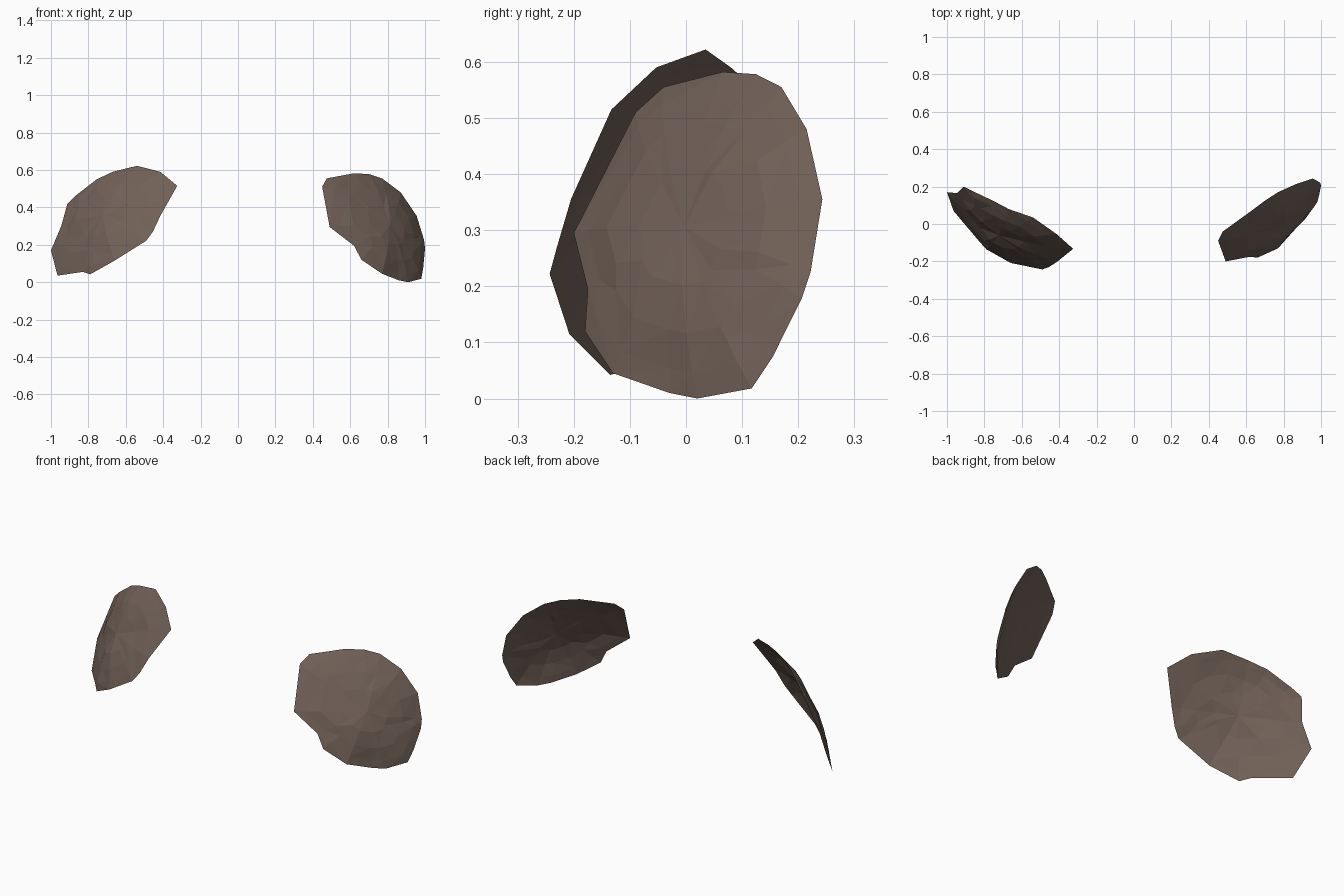
import bpy, bmesh, random
from mathutils import Vector

if "Cube" in bpy.data.objects:
    bpy.data.objects.remove(bpy.data.objects["Cube"])

random.seed(4)

bark = bpy.data.materials.new("dull_brown")
bark.diffuse_color = (0.165, 0.118, 0.095, 1)
bark.use_nodes = True
bark.node_tree.nodes["Principled BSDF"].inputs["Base Color"].default_value = bark.diffuse_color


def shell(name, rim, bulge, rings=(0.86, 0.64, 0.36)):
    """Thin curved sheet: an irregular rim filled with domed inner rings."""
    rim = [Vector(p) for p in rim]
    n = len(rim)
    centre = sum(rim, Vector()) / n
    # average plane of the rim, turned to face the front
    normal = Vector()
    for i in range(n):
        normal += (rim[i] - centre).cross(rim[(i + 1) % n] - centre)
    normal.normalize()
    if normal.y > 0:
        normal = -normal

    bm = bmesh.new()
    loops = [[bm.verts.new(p) for p in rim]]
    for r in rings:
        loops.append([bm.verts.new(centre + (p - centre) * r + normal *
                      (bulge * (1 - r * r) + random.uniform(-0.004, 0.004)))
                      for p in rim])
    tip = bm.verts.new(centre + normal * bulge)
    for outer, inner in zip(loops, loops[1:]):
        for i in range(n):
            j = (i + 1) % n
            bm.faces.new((outer[i], outer[j], inner[j], inner[i]))
    for i in range(n):
        bm.faces.new((loops[-1][i], loops[-1][(i + 1) % n], tip))
    bmesh.ops.triangulate(bm, faces=bm.faces[:])
    # outer side faces the front
    bm.normal_update()
    if sum((f.normal.dot(normal) for f in bm.faces)) < 0:
        bmesh.ops.reverse_faces(bm, faces=bm.faces[:])
    mesh = bpy.data.meshes.new(name)
    bm.to_mesh(mesh)
    bm.free()
    mesh.materials.append(bark)
    obj = bpy.data.objects.new(name, mesh)
    bpy.context.collection.objects.link(obj)
    return obj


# shell on the +x side
shell("right_shell", [
    (0.49, -0.20, 0.295), (0.62, -0.175, 0.195), (0.66, -0.18, 0.12),
    (0.77, -0.13, 0.045), (0.86, -0.03, 0.01), (0.91, 0.02, 0.0),
    (0.98, 0.117, 0.018), (0.99, 0.155, 0.075), (1.0, 0.207, 0.18),
    (0.995, 0.222, 0.225), (0.955, 0.243, 0.355), (0.87, 0.215, 0.48),
    (0.77, 0.17, 0.555), (0.70, 0.125, 0.578), (0.62, 0.065, 0.582),
    (0.475, -0.04, 0.555), (0.45, -0.09, 0.51)], 0.065)

# shell on the -x side
shell("left_shell", [
    (-1.0, 0.17, 0.17), (-0.965, 0.07, 0.035), (-0.83, -0.09, 0.055),
    (-0.79, -0.135, 0.042), (-0.66, -0.208, 0.115), (-0.49, -0.243, 0.222),
    (-0.455, -0.23, 0.27), (-0.415, -0.205, 0.355), (-0.325, -0.133, 0.515),
    (-0.415, -0.053, 0.59), (-0.54, 0.035, 0.622), (-0.67, 0.08, 0.59),
    (-0.755, 0.125, 0.55), (-0.865, 0.177, 0.465), (-0.912, 0.20, 0.42),
    (-0.945, 0.165, 0.30)], 0.06)
